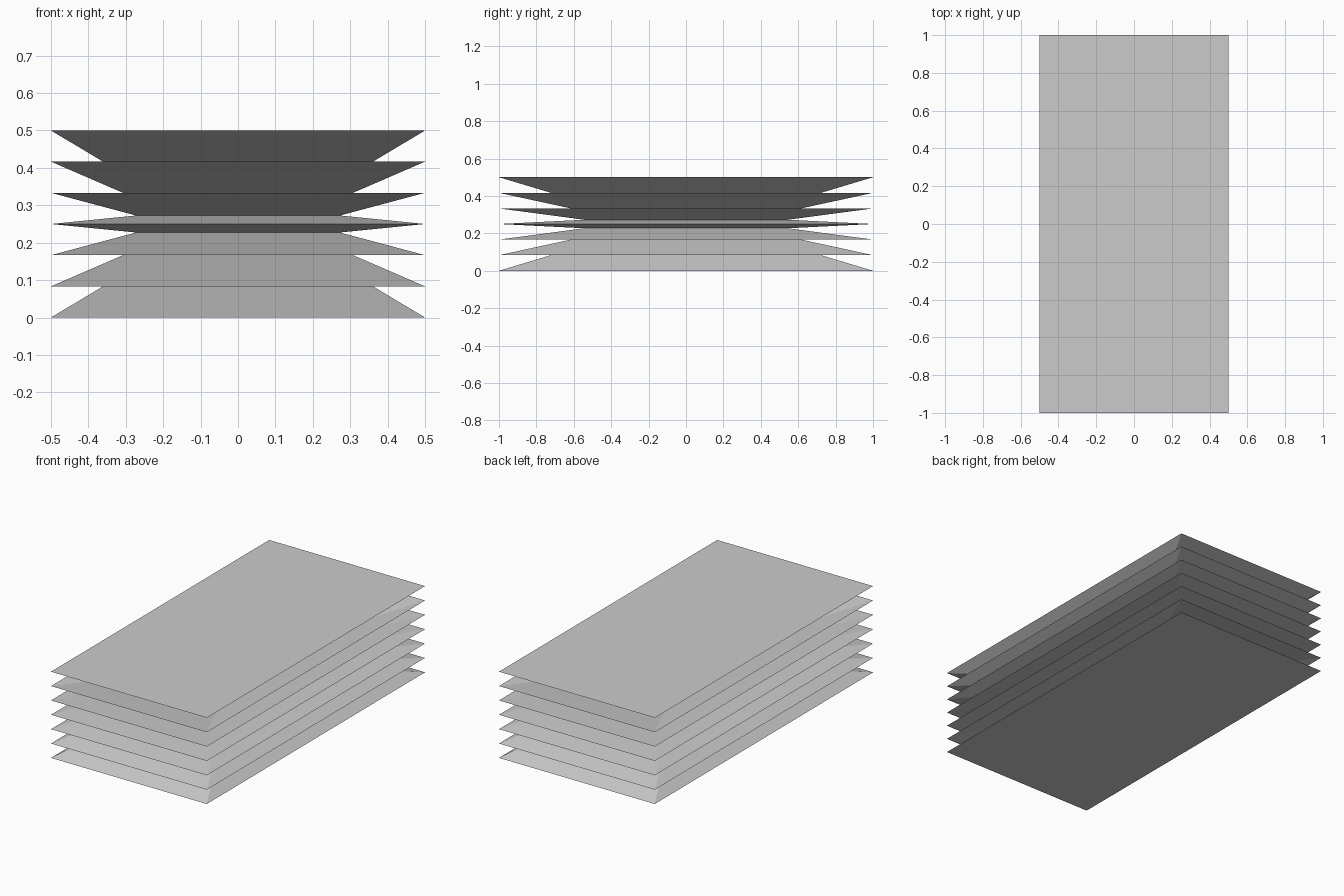
import bpy
import bmesh

cube = bpy.data.objects.get("Cube")
if cube:
    bpy.data.objects.remove(cube, do_unlink=True)

WIDTH, LENGTH, HEIGHT = 1.0, 2.0, 0.5
FOLDS = 6          # pleats stacked between the two lids
PINCH = 0.545      # valley loops shrink toward the centre of the block

# Single grey material
grey = bpy.data.materials.new("plain_grey")
grey.use_nodes = True
colour = (0.6, 0.6, 0.6, 1.0)
grey.diffuse_color = colour
grey.node_tree.nodes["Principled BSDF"].inputs["Base Color"].default_value = colour

bm = bmesh.new()


def ring(z, scale):
    """Rectangular loop, scaled about the block's centre."""
    x, y = WIDTH / 2 * scale, LENGTH / 2 * scale
    z = HEIGHT / 2 + (z - HEIGHT / 2) * scale
    return [bm.verts.new((sx * x, sy * y, z))
            for sx, sy in ((-1, -1), (1, -1), (1, 1), (-1, 1))]


# Alternate wide rims and pinched valleys
steps = FOLDS * 2
rings = [ring(HEIGHT * i / steps, PINCH if i % 2 else 1.0)
         for i in range(steps + 1)]

# Pleated walls
for low, high in zip(rings, rings[1:]):
    for i in range(4):
        j = (i + 1) % 4
        bm.faces.new((low[i], low[j], high[j], high[i]))

# Flat lids
bm.faces.new(rings[0][::-1])
bm.faces.new(rings[-1])

mesh = bpy.data.meshes.new("pleated_block")
bm.to_mesh(mesh)
bm.free()
mesh.materials.append(grey)
block = bpy.data.objects.new("pleated_block", mesh)
bpy.context.collection.objects.link(block)
